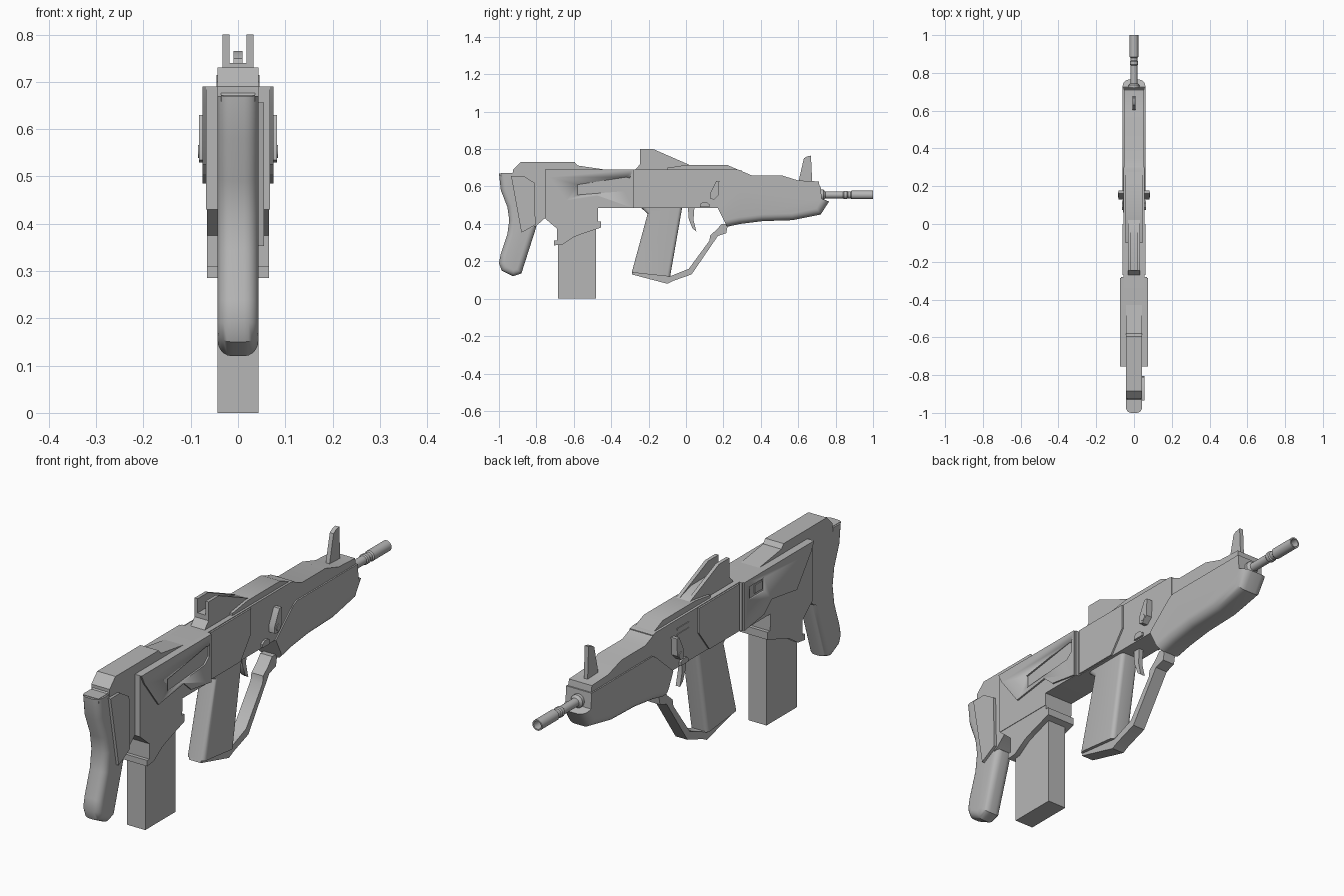
import bpy, bmesh, math
from mathutils import Matrix, Vector

cube = bpy.data.objects.get("Cube")
if cube:
    bpy.data.objects.remove(cube, do_unlink=True)

grey = bpy.data.materials.new("plain_grey")
grey.use_nodes = True
COLOUR = (0.47, 0.47, 0.47, 1)
grey.diffuse_color = COLOUR
grey.node_tree.nodes["Principled BSDF"].inputs["Base Color"].default_value = COLOUR


def finish(name, bm):
    bmesh.ops.recalc_face_normals(bm, faces=bm.faces)
    mesh = bpy.data.meshes.new(name)
    bm.to_mesh(mesh)
    bm.free()
    mesh.materials.append(grey)
    ob = bpy.data.objects.new(name, mesh)
    bpy.context.collection.objects.link(ob)
    bpy.ops.object.select_all(action='DESELECT')
    ob.select_set(True)
    bpy.context.view_layer.objects.active = ob
    bpy.ops.object.shade_smooth_by_angle(angle=math.radians(32))
    return ob


def prism(name, pts, x0, x1=None, bevel=0, where=None, segments=5):
    """Side outline (y, z) extruded over x; long side edges chosen by `where` are rounded."""
    if x1 is None:
        x0, x1 = -x0, x0
    bm = bmesh.new()
    face = bm.faces.new([bm.verts.new((x0, y, z)) for y, z in pts])
    new = bmesh.ops.extrude_face_region(bm, geom=[face])["geom"]
    for v in new:
        if isinstance(v, bmesh.types.BMVert):
            v.co.x = x1
    bmesh.ops.recalc_face_normals(bm, faces=bm.faces)
    if bevel:
        edges = []
        for e in bm.edges:
            a, b = (v.co for v in e.verts)
            mid = (a + b) / 2
            if abs(a.x - b.x) < 1e-5 and (where is None or where(mid.y, mid.z)):
                edges.append(e)
        bmesh.ops.bevel(bm, geom=edges, offset=bevel, segments=segments,
                        profile=0.5, affect='EDGES', clamp_overlap=True)
    return finish(name, bm)


def cut(ob, pts, x0, x1):
    cutter = prism("cutter", pts, x0, x1)
    cutter.hide_render = True
    mod = ob.modifiers.new("recess", 'BOOLEAN')
    mod.operation = 'DIFFERENCE'
    mod.solver = 'EXACT'
    mod.object = cutter
    bpy.context.view_layer.objects.active = ob
    bpy.ops.object.modifier_apply(modifier=mod.name)
    bpy.data.objects.remove(cutter, do_unlink=True)


def box(y0, y1, z0, z1):
    return [(y0, z0), (y1, z0), (y1, z1), (y0, z1)]


# Stock and rounded butt
prism("stock", [(-.885, .73), (-.595, .73), (-.58, .712), (-.43, .69), (-.43, .5),
                (-.755, .43), (-.80, .39), (-.87, .36), (-.925, .65), (-.925, .69)], .043)
prism("butt_top", [(-.98, .60), (-.99, .672), (-.93, .672), (-.88, .72), (-.87, .6)], .036)
pad = [(-1, .67), (-.99, .58), (-.955, .49), (-.945, .42), (-.955, .345), (-.99, .24),
       (-1, .19), (-.985, .15), (-.925, .12), (-.88, .135), (-.80, .385), (-.86, .45), (-.93, .67)]


def rounded_prism(name, pts, half, radius, where):
    """Outline whose side rims are rounded where the rule holds."""
    bm = bmesh.new()
    face = bm.faces.new([bm.verts.new((-half, y, z)) for y, z in pts])
    for g in bmesh.ops.extrude_face_region(bm, geom=[face])["geom"]:
        if isinstance(g, bmesh.types.BMVert):
            g.co.x = half
    bmesh.ops.recalc_face_normals(bm, faces=bm.faces)
    rims = []
    for e in bm.edges:
        a, b = (v.co for v in e.verts)
        mid = (a + b) / 2
        if abs(a.x - b.x) < 1e-5 and where(mid.y, mid.z):
            rims.append(e)
    bmesh.ops.bevel(bm, geom=rims, offset=radius, segments=5, profile=.5,
                    affect='EDGES', clamp_overlap=True)
    return finish(name, bm)


rounded_prism("butt_pad", pad, .043, .03, lambda y, z: y < -.93 and z < .64 or z < .3)
prism("cheek_plate", [(-.935, .657), (-.88, .353), (-.805, .395), (-.81, .62), (-.87, .657)],
      .04, .055)

# Receiver, magazine housing and magazine
prism("receiver", [(-.47, .485), (.17, .485), (.3, .5), (.3, .685), (.28, .69), (-.47, .69)], .055)
prism("rear_receiver", [(-.755, .69), (-.755, .43), (-.47, .43), (-.47, .485),
                        (-.28, .485), (-.28, .69)], .068)
prism("magazine_housing", [(-.755, .43), (-.69, .375), (-.69, .31), (-.705, .31), (-.705, .285),
                           (-.66, .29), (-.6, .33), (-.56, .345), (-.455, .38), (-.455, .412),
                           (-.47, .412), (-.47, .47), (-.755, .47)], .066)
prism("magazine", box(-.685, -.48, 0, .46), .043)

# Side panels, mirrored, with a slot on one side and a port on the other
for side, label in ((1, "left"), (-1, "right")):
    panel = prism(label + "_panel", [(-.755, .69), (-.735, .65), (-.64, .525), (-.47, .55),
                                     (-.42, .505), (-.285, .485), (-.285, .69)], side * .06, side * .075)
    if side > 0:
        cut(panel, [(-.58, .555), (-.33, .575), (-.3, .6), (-.3, .645), (-.32, .65), (-.58, .61)],
            .067, .09)
    else:
        cut(panel, box(-.42, -.32, .605, .66), -.09, -.067)
        prism("port_cover", box(-.41, -.36, .615, .65), -.072, -.06)
    prism(label + "_front_plate", [(-.27, .687), (0, .687), (0, .58), (-.07, .487), (-.27, .487)],
          side * .05, side * .062)
    # Selector and pin
    prism(label + "_selector", [(.13, .535), (.13, .565), (.162, .63), (.178, .63),
                                (.175, .555), (.15, .53)], side * .05, side * .082)
    prism(label + "_selector_hub", [(.153 + .014 * math.cos(i * math.pi / 6),
                                     .553 + .014 * math.sin(i * math.pi / 6)) for i in range(12)],
          side * .05, side * .085)
    prism(label + "_pin", [(.075, .49), (.125, .49), (.125, .505), (.112, .515), (.088, .515), (.075, .505)],
          side * .05, side * .064)
for k in range(2):
    prism("side_rib", box(.06, .14, .62 + k * .025, .628 + k * .025), -.058, -.05)

# Top cover, rear sight and front sight
prism("top_cover", [(-.1, .68), (-.1, .70), (0, .715), (.22, .715), (.35, .66), (.5, .655), (.5, .6), (.2, .6)],
      .045)
prism("sight_base", [(-.275, .685), (-.245, .72), (-.245, .74), (-.06, .74), (.02, .715), (.06, .685)], .033)
for side in (1, -1):
    prism("rear_sight_wing", [(-.245, .70), (-.245, .80), (-.175, .80), (.02, .715), (.02, .70)],
          side * .018, side * .033)
prism("front_sight", [(.60, .62), (.63, .75), (.645, .76), (.668, .765), (.675, .62)], .009)

# Handguard with a rounded belly
prism("upper_handguard", [(.28, .69), (.35, .66), (.51, .66), (.60, .632), (.71, .627), (.72, .56),
                          (.72, .50), (.25, .45)], .054)
rounded_prism("handguard", [(.17, .485), (.22, .385), (.29, .40), (.41, .415), (.57, .42), (.72, .45),
                            (.765, .52), (.725, .535), (.72, .60), (.60, .60), (.31, .60), (.29, .59)],
              .06, .036, lambda y, z: z < .49 and y > .2)

# Barrel: outline turned about its own axis
bm = bmesh.new()
outline = [(0, .70), (.028, .70), (.028, .735), (.018, .745), (.018, .84), (.022, .845), (.022, .86),
           (.018, .865), (.018, .88), (.023, .885), (.023, 1), (.017, 1), (.017, .94), (0, .94)]
verts = [bm.verts.new((r, y, .555)) for r, y in outline]
edges = [bm.edges.new(pair) for pair in zip(verts, verts[1:])]
bmesh.ops.spin(bm, geom=verts + edges, cent=(0, 0, .555), axis=(0, 1, 0),
               angle=math.tau, steps=24, use_duplicate=False)
bmesh.ops.remove_doubles(bm, verts=bm.verts, dist=1e-5)
finish("barrel", bm)

# Grip, guard and trigger
rounded_prism("grip", [(-.245, .49), (-.205, .455), (-.29, .14), (-.085, .118), (-.02, .49)],
              .042, .018, lambda y, z: .2 < z < .48)
prism("trigger_guard", [(-.29, .13), (-.10, .08), (-.07, .095), (.03, .13), (.17, .335), (.215, .35),
                        (.225, .40), (.19, .40), (.165, .37), (.13, .34), (.125, .31), (.015, .16),
                        (-.08, .122), (-.285, .147)], .028)
prism("trigger", [(.01, .49), (.015, .425), (.035, .375), (.055, .36), (.04, .42), (.045, .49)], .01)
